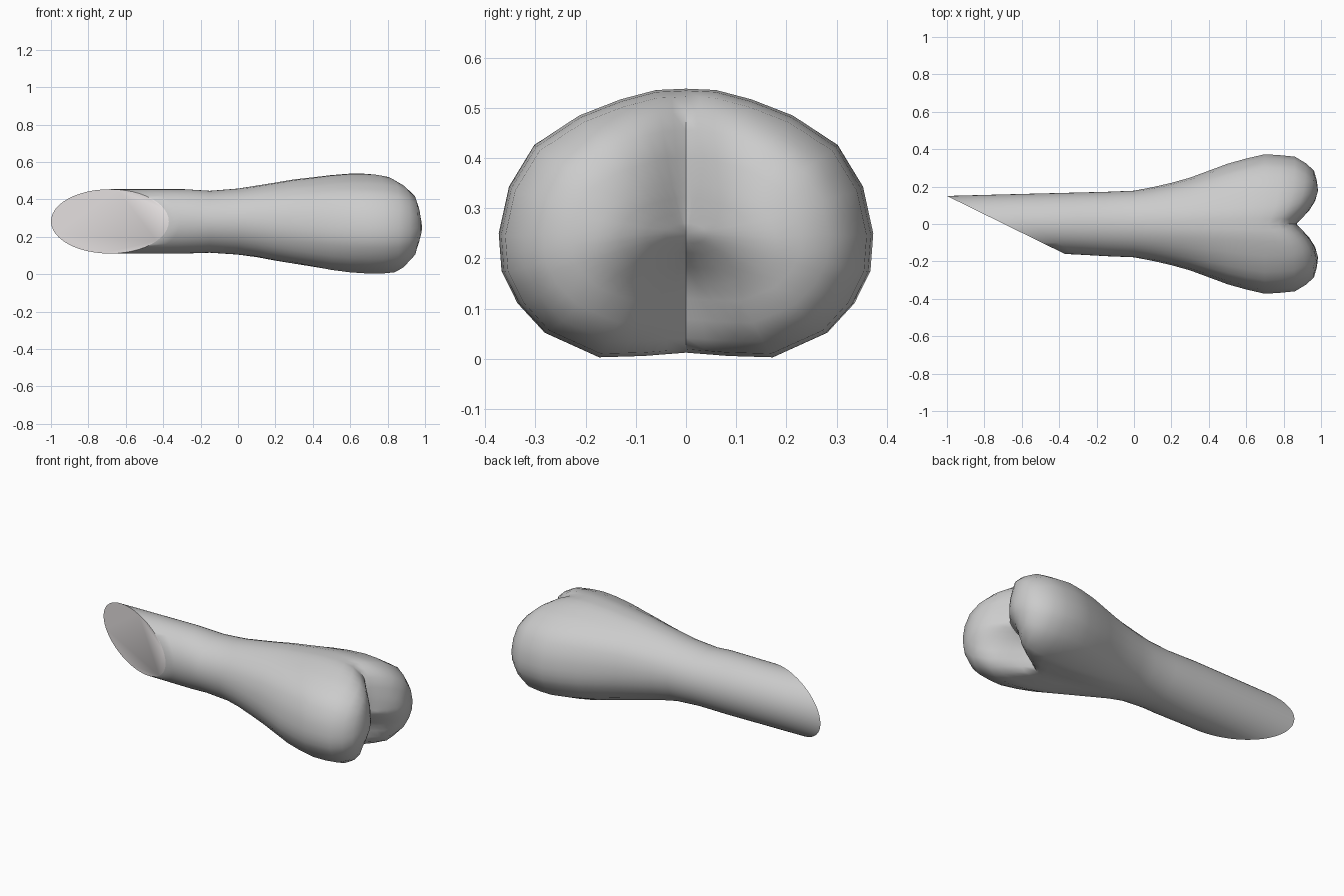
import bpy, bmesh, math

if "Cube" in bpy.data.objects:
    bpy.data.objects.remove(bpy.data.objects["Cube"])

# half cross-section of the flared end, from top centre round to bottom centre (unit box)
END = [(0, 1), (.16, .99), (.35, .92), (.57, .80), (.81, .58), (.945, .27), (1, -.08),
       (.985, -.36), (.90, -.60), (.755, -.82), (.47, -1), (.23, -.99), (0, -.965)]
# x, half width, bottom z, top z, blend from round to END
BODY = [(-.15, .172, .115, .446, 0), (0, .178, .105, .458, 0), (.1, .197, .09, .474, .2),
        (.2, .22, .07, .49, .4), (.3, .248, .052, .507, .6), (.4, .285, .037, .518, .8),
        (.5, .322, .023, .53, 1), (.6, .35, .01, .538, 1), (.70, .373, .004, .538, 1),
        (.78, .368, .003, .534, 1), (.86, .36, .01, .522, 1), (.92, .325, .034, .492, 1),
        (.965, .285, .072, .455, 1), (.985, .23, .115, .40, 1), (1.0, .18, .15, .35, 1),
        (1.005, .13, .18, .32, 1), (1.008, .08, .21, .29, 1), (1.01, .04, .23, .27, 1)]


def profile(blend):
    half = []
    for i, (y, z) in enumerate(END):
        a = math.pi * i / 12
        half.append((y * blend + math.sin(a) * (1 - blend),
                     z * blend + math.cos(a) * (1 - blend)))
    ring = half + [(-y, z) for y, z in half[-2:0:-1]]
    out = []
    for p, q in zip(ring, ring[1:] + ring[:1]):
        out += [p, ((p[0] + q[0]) / 2, (p[1] + q[1]) / 2)] if blend else [p, None]
    if not blend:
        out = [(math.sin(math.pi * k / 24), math.cos(math.pi * k / 24)) for k in range(48)]
    return out


def notch(x, y, z):
    # groove between the two knuckles, deeper towards the underside
    if x <= .6:
        return x
    t = min(1, max(0, (.26 - z) / .14))
    t = t * t * (3 - 2 * t)
    g = math.exp(-(abs(y) / .1) ** 1.3)
    return .6 + (x - .6) * (1 - (.34 + .34 * t) * g)


bm = bmesh.new()
rings = []

# shaft starting on the slanted cut
for f in (0, .25, .5, .75):
    hw = .155 + .017 * f
    ring = []
    for py, pz in profile(0):
        y = hw * py - .005 * (1 - f)
        cut = -1 + (.15 - y) * .63 / .31
        z = .2825 + .172 * pz
        ring.append(bm.verts.new((cut + (-.15 - cut) * f, y, z)))
    rings.append(ring)

# flare and knuckles
for x, hw, lo, hi, blend in BODY:
    ring = []
    for py, pz in profile(blend):
        y, z = hw * py, (lo + hi) / 2 + (hi - lo) / 2 * pz
        ring.append(bm.verts.new((notch(x, y, z), y, z)))
    rings.append(ring)

for a, b in zip(rings, rings[1:]):
    for i in range(48):
        j = (i + 1) % 48
        bm.faces.new((a[i], a[j], b[j], b[i]))
tip = bm.verts.new((notch(1.01, 0, .25), 0, .25))
for i in range(48):
    bm.faces.new((rings[-1][i], rings[-1][(i + 1) % 48], tip))

# flat slanted cut face
cap = bm.faces.new(rings[0])
cap.material_index = 1
bmesh.ops.recalc_face_normals(bm, faces=bm.faces)

mesh = bpy.data.meshes.new("bone")
bm.to_mesh(mesh)
bm.free()
for name, col in (("bone_surface", (.8, .8, .8, 1)), ("cut_face", (.8, .765, .765, 1))):
    m = bpy.data.materials.new(name)
    m.diffuse_color = col
    m.use_nodes = True
    m.node_tree.nodes["Principled BSDF"].inputs["Base Color"].default_value = m.diffuse_color
    mesh.materials.append(m)
bone = bpy.data.objects.new("bone", mesh)
bpy.context.collection.objects.link(bone)
bpy.context.view_layer.objects.active = bone
bone.select_set(True)
bpy.ops.object.shade_smooth_by_angle(angle=math.radians(50))
